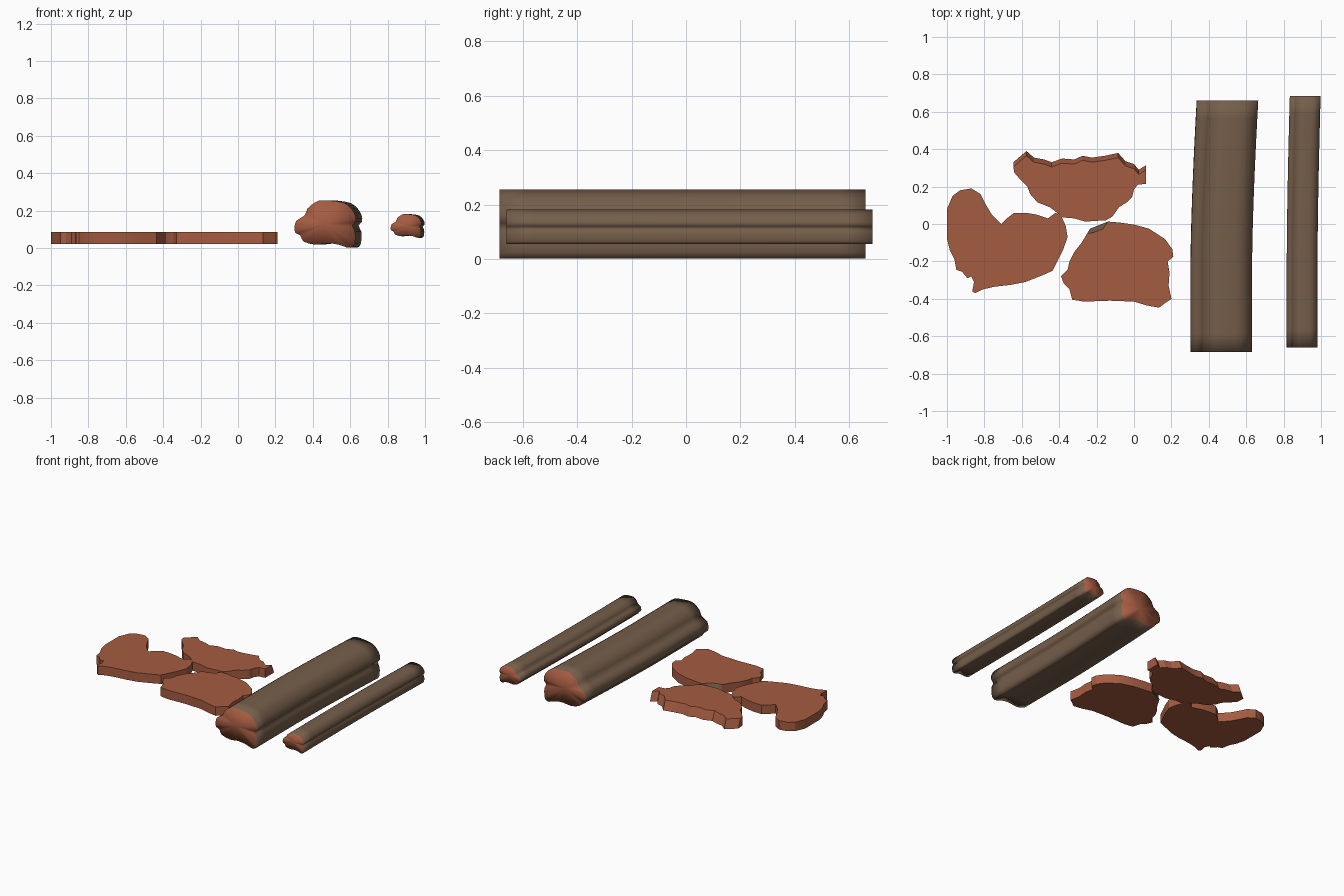
import bpy, bmesh
from mathutils import Vector

if "Cube" in bpy.data.objects:
    bpy.data.objects.remove(bpy.data.objects["Cube"])


def material(name, rgb):
    m = bpy.data.materials.new(name)
    m.diffuse_color = (*rgb, 1)
    m.use_nodes = True
    m.node_tree.nodes["Principled BSDF"].inputs["Base Color"].default_value = m.diffuse_color
    return m


INNER = material("inner_wood", (0.378, 0.107, 0.053))
BARK = material("bark", (0.178, 0.112, 0.068))


def finish(bm, name, angle):
    bmesh.ops.recalc_face_normals(bm, faces=bm.faces)
    mesh = bpy.data.meshes.new(name)
    bm.to_mesh(mesh)
    bm.free()
    mesh.materials.append(INNER)
    mesh.materials.append(BARK)
    ob = bpy.data.objects.new(name, mesh)
    bpy.context.collection.objects.link(ob)
    if angle is None:
        for p in mesh.polygons:
            p.use_smooth = True
    else:
        bpy.ops.object.select_all(action='DESELECT')
        ob.select_set(True)
        bpy.context.view_layer.objects.active = ob
        bpy.ops.object.shade_smooth_by_angle(angle=angle)
    return ob


# Wood chip: outline extruded upward; some top points lean inward (bevelled rim)
def chip(name, outline, lean=range(0), shift=(0, 0), bark=range(0)):
    bm = bmesh.new()
    low = [bm.verts.new((x, y, 0.022)) for x, y in outline]
    top = []
    for i, (x, y) in enumerate(outline):
        dx, dy = shift if i in lean else (0, 0)
        top.append(bm.verts.new((x + dx, y + dy, 0.086)))
    n = len(outline)
    bm.faces.new(low[::-1])
    bm.faces.new(top)
    for i in range(n):
        j = (i + 1) % n
        f = bm.faces.new((low[i], low[j], top[j], top[i]))
        f.material_index = 1 if i in bark else 0
    finish(bm, name, 0.5)


chip("left_chip", [
    (-1, .01), (-1, .08), (-.97, .15), (-.93, .18), (-.87, .19), (-.82, .16),
    (-.79, .10), (-.76, .05), (-.71, 0), (-.68, .03), (-.64, .06), (-.58, .06),
    (-.52, .05), (-.46, .03), (-.42, .06), (-.39, .045), (-.365, -.01),
    (-.355, -.07), (-.38, -.14), (-.405, -.19), (-.435, -.25), (-.48, -.27),
    (-.53, -.29), (-.58, -.31), (-.655, -.325), (-.745, -.335), (-.81, -.35),
    (-.85, -.37), (-.865, -.36), (-.855, -.31), (-.87, -.28), (-.89, -.29),
    (-.92, -.255), (-.95, -.245), (-.96, -.19), (-.985, -.14), (-1, -.08)])

chip("back_chip", [
    (-.645, .33), (-.61, .36), (-.575, .39), (-.535, .355), (-.48, .345),
    (-.44, .33), (-.385, .35), (-.32, .345), (-.275, .365), (-.225, .355),
    (-.155, .365), (-.085, .38), (-.045, .335), (0, .32), (.025, .29),
    (.065, .315), (.065, .215), (.02, .21), (0, .185), (-.01, .145),
    (-.04, .115), (-.08, .09), (-.115, .04), (-.15, .02), (-.26, .013),
    (-.32, .03), (-.38, .035), (-.45, .09), (-.515, .115), (-.555, .16),
    (-.57, .20), (-.61, .24), (-.64, .275)],
    lean=range(16), shift=(0, -.025))

chip("front_chip", [
    (-.25, -.05), (-.235, -.025), (-.185, -.005), (-.14, .013), (-.08, .008),
    (0, -.003), (.08, -.025), (.165, -.08), (.205, -.135), (.21, -.175),
    (.18, -.20), (.19, -.26), (.185, -.33), (.20, -.40), (.17, -.42),
    (.135, -.447), (.07, -.436), (0, -.415), (-.13, -.41), (-.265, -.415),
    (-.33, -.405), (-.345, -.35), (-.375, -.32), (-.39, -.28), (-.355, -.245),
    (-.345, -.20), (-.32, -.15), (-.28, -.10)],
    lean=range(1, 3), shift=(.02, -.02), bark=range(0, 3))

# Log cross-section (x, z), relative to its centre
PROFILE = [Vector((x - .465, z - .128)) for x, z in [
    (.302, .11), (.313, .147), (.356, .174), (.372, .212), (.415, .246),
    (.45, .255), (.51, .252), (.57, .24), (.607, .211), (.628, .174),
    (.630, .142), (.612, .12), (.626, .088), (.627, .045), (.617, .008),
    (.585, .002), (.54, .018), (.48, .025), (.415, .018), (.35, .035),
    (.334, .067), (.307, .08)]]


def rounded(pts):
    # insert one spline midpoint between neighbours
    n, out = len(pts), []
    for i in range(n):
        a, b, c, d = (pts[(i + k) % n] for k in (-1, 0, 1, 2))
        out += [b, (b + c) * 0.5625 - (a + d) * 0.0625]
    return out


# Log: section swept along y, gently bending to +x at the back
def log(name, cx, cz, y0, y1, size, steps=14):
    section = rounded(PROFILE)
    n = len(section)
    bm = bmesh.new()
    rings = []
    for s in range(steps + 1):
        t = s / steps
        bend = .033 * size * max(0, (t - .35) / .65) ** 1.5
        y = y0 + (y1 - y0) * t
        rings.append([bm.verts.new((cx + p.x * size + bend, y, cz + p.y * size))
                      for p in section])
    for a, b in zip(rings, rings[1:]):
        for i in range(n):
            j = (i + 1) % n
            bm.faces.new((a[i], a[j], b[j], b[i])).material_index = 1
    # cut ends as fans
    for ring, y, off in ((rings[0], y0, 0), (rings[-1], y1, .033 * size)):
        mid = bm.verts.new((cx + off, y, cz))
        for i in range(n):
            bm.faces.new((ring[i], ring[(i + 1) % n], mid))
    finish(bm, name, None)


log("large_log", .465, .128, -.685, .66, 1)
log("small_log", .898, .118, -.66, .685, .5)
